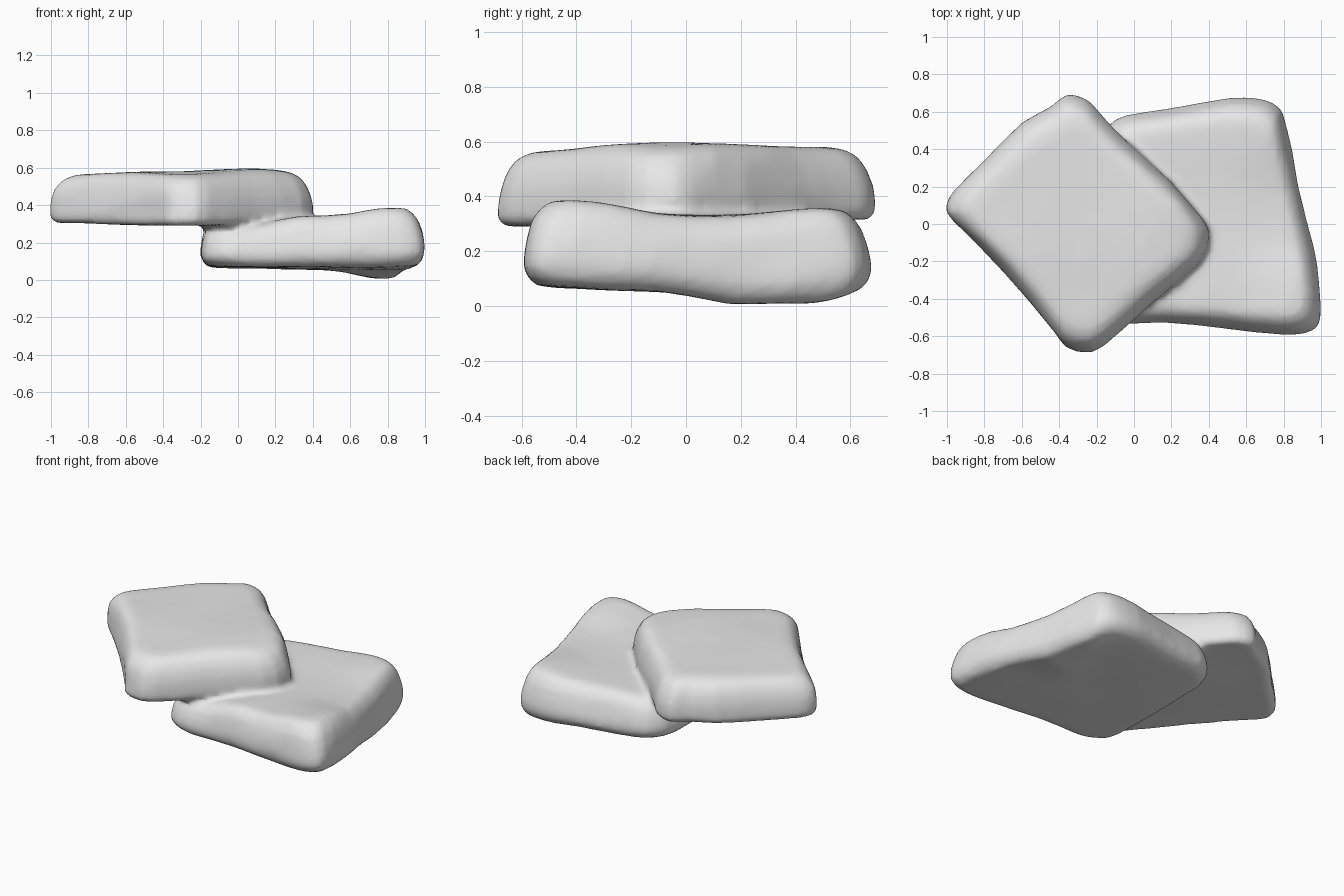
import bpy, bmesh, math
from mathutils import Vector, noise

if "Cube" in bpy.data.objects:
    bpy.data.objects.remove(bpy.data.objects["Cube"])

stone = bpy.data.materials.new("light_grey_stone")
stone.diffuse_color = (0.8, 0.8, 0.8, 1)
stone.use_nodes = True
stone.node_tree.nodes["Principled BSDF"].inputs["Base Color"].default_value = stone.diffuse_color


def height(controls, p):
    """Blend a few (x, y, z) control points into a gently uneven surface."""
    total = weight = 0.0
    for x, y, z in controls:
        w = 1 / ((p.x - x) ** 2 + (p.y - y) ** 2 + 0.015) ** 1.5
        total += w * z
        weight += w
    return total / weight


def slab(bm, outline, centre, profile, top, bottom):
    """Stack scaled copies of an outline into a rounded stone slab."""
    pts = [Vector((x, y, 0)) for x, y in outline]
    n = len(pts)
    # smooth the outline with Catmull-Rom midpoints
    dense = []
    for i in range(n):
        a, b, c, d = (pts[(i + k) % n] for k in (-1, 0, 1, 2))
        dense += [b, (b + c) * 0.5625 - (a + d) * 0.0625]
    mid = Vector((*centre, 0))

    def vert(p, t):
        lo, hi = height(bottom, p), height(top, p)
        wobble = 0.01 * noise.noise(Vector((p.x * 5, p.y * 5, t * 2)))
        return bm.verts.new((p.x + wobble, p.y + wobble, lo + (hi - lo) * t))

    rings = [[vert(mid + (p - mid) * s, t) for p in dense] for s, t in profile]
    m = len(dense)
    for r0, r1 in zip(rings, rings[1:]):
        for i in range(m):
            j = (i + 1) % m
            bm.faces.new((r0[i], r0[j], r1[j], r1[i]))
    low, high = vert(mid, 0), vert(mid, 1)
    for i in range(m):
        j = (i + 1) % m
        bm.faces.new((low, rings[0][j], rings[0][i]))
        bm.faces.new((high, rings[-1][i], rings[-1][j]))


bm = bmesh.new()

# upper slab: diamond plan, crisp flat underside, sides leaning inwards
slab(bm,
     [(-1, .1), (-.97, .02), (-.69, -.26), (-.43, -.58), (-.36, -.655),
      (-.26, -.68), (-.16, -.65), (.1, -.42), (.35, -.21), (.4, -.08),
      (.37, .02), (.2, .22), (-.05, .45), (-.19, .6), (-.26, .66),
      (-.36, .69), (-.44, .63), (-.6, .54), (-.8, .34), (-.96, .18)],
     (-.31, 0),
     [(.2, 0), (.4, 0), (.6, 0), (.8, 0), (.96, 0), (1, .1), (1, .3),
      (.99, .5), (.96, .71), (.91, .88), (.84, .97), (.75, 1), (.55, 1),
      (.3, 1)],
     [(-.9, .08, .565), (-.3, -.55, .565), (.3, -.08, .58), (.08, -.05, .60),
      (-.35, .58, .58), (-.35, 0, .58)],
     [(-.98, .1, .305), (-.3, -.6, .29), (.36, -.08, .315), (-.35, .65, .315),
      (-.35, 0, .29)])

# lower slab: squarish plan, raised corners, sagging back right underside
slab(bm,
     [(-.2, -.38), (-.14, -.49), (-.02, -.535), (.15, -.53), (.5, -.56),
      (.8, -.59), (.93, -.58), (1, -.51), (.99, -.3), (.96, -.13),
      (.88, .2), (.81, .55), (.77, .625), (.68, .665), (.52, .672),
      (.2, .615), (-.04, .58), (-.14, .52), (-.2, .38), (-.2, 0)],
     (.37, .02),
     [(.2, 0), (.4, 0), (.6, 0), (.8, 0), (.92, .02), (.97, .1), (1, .22),
      (1, .38), (.98, .58), (.95, .77), (.905, .9), (.85, .98), (.77, 1),
      (.6, 1), (.4, 1), (.2, 1)],
     [(.86, -.46, .39), (.7, .53, .36), (.84, .1, .325), (.4, -.45, .345),
      (.4, .1, .33), (.3, .55, .34), (-.1, .48, .33), (0, -.42, .285),
      (.1, 0, .34)],
     [(.9, -.5, .07), (.4, -.5, .07), (-.1, -.45, .07), (-.1, .45, .07),
      (.3, .05, .065), (.8, -.15, .055), (.5, .3, .06), (.77, .22, -.005),
      (.75, .45, -.005), (.4, .58, .06), (.65, .65, .05)])

bmesh.ops.recalc_face_normals(bm, faces=bm.faces)
mesh = bpy.data.meshes.new("fused_stone_slabs")
bm.to_mesh(mesh)
bm.free()
mesh.materials.append(stone)
ob = bpy.data.objects.new("fused_stone_slabs", mesh)
bpy.context.collection.objects.link(ob)

# fuse the two slabs into one weathered skin with a filleted joint
remesh = ob.modifiers.new("fuse", "REMESH")
remesh.mode = "VOXEL"
remesh.voxel_size = 0.02
remesh.use_smooth_shade = True
soften = ob.modifiers.new("soften", "SMOOTH")
soften.factor = 0.5
soften.iterations = 3
